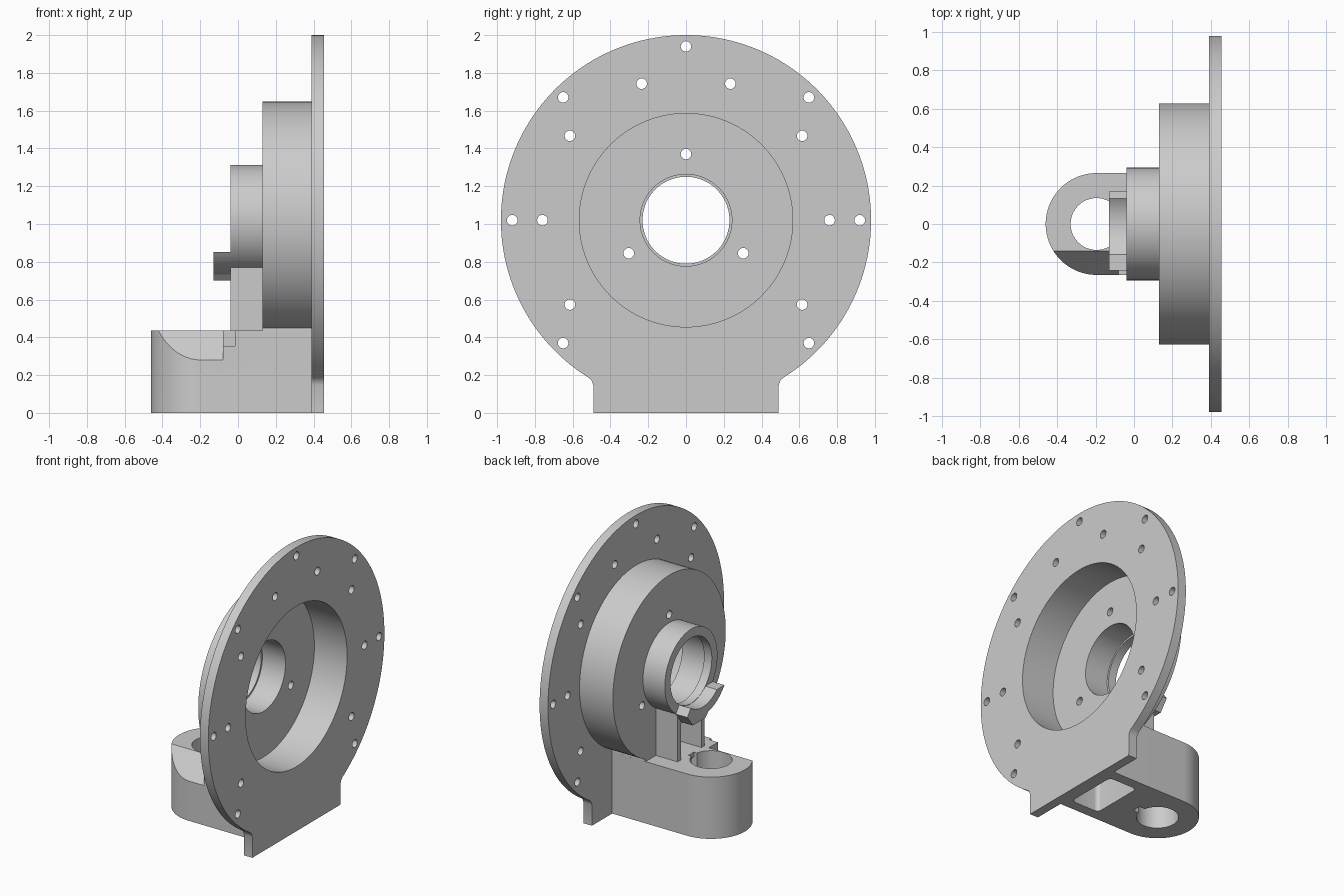
import bpy, bmesh, math
from mathutils import Vector

if "Cube" in bpy.data.objects:
    bpy.data.objects.remove(bpy.data.objects["Cube"])

AX = 1.02  # height of the bore axis

grey = bpy.data.materials.new("machined grey")
grey.diffuse_color = (0.6, 0.6, 0.6, 1)
grey.use_nodes = True
grey.node_tree.nodes["Principled BSDF"].inputs["Base Color"].default_value = grey.diffuse_color


def prism(name, pts, axis, lo, hi):
    """Extrude a 2D outline: axis 'x' uses (y, z) points, axis 'z' uses (x, y)."""
    bm = bmesh.new()
    place = (lambda p: (lo, p[0], p[1])) if axis == 'x' else (lambda p: (p[0], p[1], lo))
    step = Vector((hi - lo, 0, 0)) if axis == 'x' else Vector((0, 0, hi - lo))
    face = bm.faces.new([bm.verts.new(place(p)) for p in pts])
    ext = bmesh.ops.extrude_face_region(bm, geom=[face])
    bmesh.ops.translate(bm, vec=step, verts=[v for v in ext["geom"] if isinstance(v, bmesh.types.BMVert)])
    bmesh.ops.recalc_face_normals(bm, faces=bm.faces)
    me = bpy.data.meshes.new(name)
    bm.to_mesh(me)
    bm.free()
    me.materials.append(grey)
    ob = bpy.data.objects.new(name, me)
    bpy.context.collection.objects.link(ob)
    return ob


def arc(cx, cy, r, a0, a1, n):
    return [(cx + r * math.cos(math.radians(a0 + (a1 - a0) * i / n)),
             cy + r * math.sin(math.radians(a0 + (a1 - a0) * i / n))) for i in range(n + 1)]


def disc(name, cy, cz, r, lo, hi, n=96, axis='x'):
    return prism(name, arc(cy, cz, r, 0, 360, n)[:-1], axis, lo, hi)


def box(name, x0, x1, y0, y1, z0, z1):
    return prism(name, [(x0, y0), (x1, y0), (x1, y1), (x0, y1)], 'z', z0, z1)


def cut(ob, cutters):
    """Subtract each cutter and remove it."""
    bpy.context.view_layer.objects.active = ob
    for c in cutters:
        m = ob.modifiers.new("cut", 'BOOLEAN')
        m.operation, m.solver, m.object = 'DIFFERENCE', 'EXACT', c
        bpy.ops.object.modifier_apply(modifier=m.name)
        bpy.data.objects.remove(c)


def smooth(ob):
    bpy.ops.object.select_all(action='DESELECT')
    ob.select_set(True)
    bpy.context.view_layer.objects.active = ob
    bpy.ops.object.shade_smooth_by_angle(angle=math.radians(30))


# Round flange plate with a square foot
corner = [(0.517, 0.186), (0.500, 0.172), (0.491, 0.148), (0.49, 0.0)]
start = math.degrees(math.atan2(corner[0][1] - AX, corner[0][0]))
outline = arc(0, AX, 0.98, start, 180 - start, 128)
outline += [(-y, z) for y, z in corner[1:]] + corner[:0:-1]
plate = prism("flange_plate", outline, 'x', 0.39, 0.455)
holes = [(0.92, a) for a in (90, 0, 180, 45, 135, -45, -135)]
holes += [(0.76, a) for a in (0, 36, 72, 108, 144, 180, 216, -36)]
cut(plate, [disc("cutter", 0, AX, 0.565, 0.3, 0.5)] +
    [disc("cutter", r * math.cos(math.radians(a)), AX + r * math.sin(math.radians(a)),
          0.028, 0.3, 0.5, 20) for r, a in holes])

# Drum housing with a deep recess and three floor holes
drum = disc("drum_housing", 0, AX, 0.628, 0.13, 0.39)
cut(drum, [disc("cutter", 0, AX, 0.565, 0.2, 0.5), disc("cutter", 0, AX, 0.243, 0.0, 0.3)] +
    [disc("cutter", 0.35 * math.cos(math.radians(a)), AX + 0.35 * math.sin(math.radians(a)),
          0.028, 0.0, 0.3, 20) for a in (90, 210, 330)])

# Hub with a narrower lip at its outer end
hub = disc("bearing_hub", 0, AX, 0.293, -0.04, 0.13)
cut(hub, [disc("cutter", 0, AX, 0.243, 0.02, 0.2), disc("cutter", 0, AX, 0.23, -0.1, 0.2)])

# Catch tray: lower ring segment beyond the hub
lip = arc(0, AX, 0.295, 215, 258, 14) + [(-0.03, 0.70), (0.11, 0.70), (0.17, 0.779)]
lip += arc(0, AX, 0.232, 305, 227, 24)
tray = prism("hub_tray", lip, 'x', -0.13, -0.04)

# Hollow web carrying the hub
web = box("hub_web", -0.04, 0.14, -0.15, 0.15, 0.40, 0.77)
cut(web, [box("cutter", -0.1, 0.13, -0.115, 0.115, 0.435, 0.69)])

# Base block with rounded end, pin hole, key slot and underside pocket
base_pts = arc(-0.195, 0, 0.265, 90, 270, 48) + [(0.39, -0.265), (0.39, 0.265)]
base = prism("base_block", base_pts, 'z', 0.0, 0.435)
pocket = []
for cx, cy, a in ((0.33, 0.16, 0), (0.17, 0.16, 90), (0.17, -0.16, 180), (0.33, -0.16, 270)):
    pocket += arc(cx, cy, 0.03, a, a + 90, 6)
slope = [(-0.14, 0.435), (-0.1, 0.4846), (-0.1, 0.6), (-0.35, 0.6), (-0.35, 0.1746)]
cut(base, [disc("cutter", -0.195, 0, 0.135, -0.1, 0.6, 64, 'z'),
           box("cutter", -0.1, -0.02, -0.03, 0.03, -0.1, 0.6),
           prism("cutter", pocket, 'z', -0.1, 0.36),
           prism("cutter", slope, 'x', -0.6, -0.08),
           box("cutter", -0.09, -0.015, -0.3, -0.24, 0.355, 0.6)])
# The drum recess stays clear of the base; fill the gap beneath the drum edge
shoulder = prism("drum_shoulder", [(-0.265, 0.43), (0.265, 0.43)] +
                 arc(0, AX, 0.6, 296, 244, 24), 'x', 0.13, 0.39)

for part in (plate, drum, hub, tray, web, base, shoulder):
    smooth(part)
